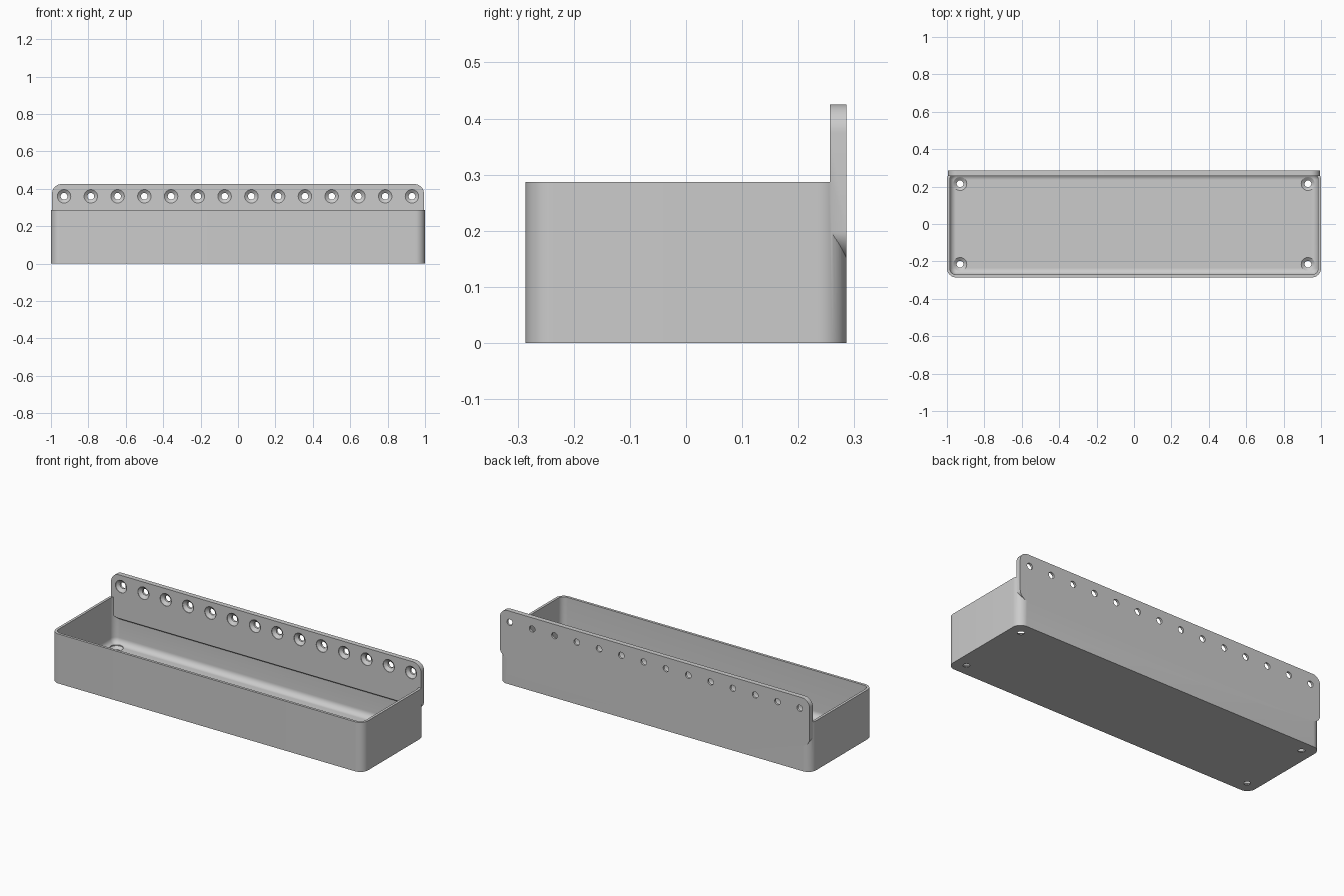
import bpy, bmesh
from math import sin, cos, pi
from mathutils import Matrix, Vector

cube = bpy.data.objects.get("Cube")
if cube:
    bpy.data.objects.remove(cube)

DEPTH, HEIGHT, WALL, FLOOR = 0.286, 0.287, 0.015, 0.02
PLATE_LOW, PLATE_TOP, PLATE_FRONT, PLATE_HALF = 0.15, 0.425, 0.257, 0.994
RADIUS, FILLET = 0.05, 0.034

grey = bpy.data.materials.new("grey plastic")
grey.use_nodes = True
colour = (0.6, 0.6, 0.6, 1)
grey.diffuse_color = colour
grey.node_tree.nodes["Principled BSDF"].inputs["Base Color"].default_value = colour


def rounded_rect(half_u, half_v, radius, steps=12):
    """Outline points of a rounded rectangle, counter-clockwise."""
    points = []
    for corner, (su, sv) in enumerate([(1, 1), (-1, 1), (-1, -1), (1, -1)]):
        for i in range(steps + 1):
            a = (corner + i / steps) * pi / 2
            points.append((su * (half_u - radius) + radius * cos(a),
                           sv * (half_v - radius) + radius * sin(a)))
    return points


def loft(name, rings):
    """Closed solid through a stack of matching outlines."""
    bm = bmesh.new()
    loops = [[bm.verts.new(p) for p in ring] for ring in rings]
    n = len(loops[0])
    for low, high in zip(loops, loops[1:]):
        for i in range(n):
            j = (i + 1) % n
            bm.faces.new((low[i], low[j], high[j], high[i]))
    bm.faces.new(loops[0][::-1])
    bm.faces.new(loops[-1])
    bmesh.ops.recalc_face_normals(bm, faces=bm.faces)
    mesh = bpy.data.meshes.new(name)
    bm.to_mesh(mesh)
    bm.free()
    mesh.materials.append(grey)
    obj = bpy.data.objects.new(name, mesh)
    bpy.context.collection.objects.link(obj)
    return obj


def combine(target, other, operation):
    """Apply a boolean and discard the second solid."""
    mod = target.modifiers.new(operation, "BOOLEAN")
    mod.operation, mod.solver, mod.object = operation, "EXACT", other
    bpy.context.view_layer.objects.active = target
    bpy.ops.object.modifier_apply(modifier=mod.name)
    bpy.data.objects.remove(other)


def screw_cutter(place):
    """Countersunk hole: wide at local z = 0, narrow below."""
    profile = [(0.018, -0.06), (0.018, -0.017), (0.036, -0.003), (0.036, 0.02)]
    rings = [[place @ Vector((r * cos(2 * pi * i / 32), r * sin(2 * pi * i / 32), z))
              for i in range(32)] for r, z in profile]
    return loft("screw_cutter", rings)


# Tray body
outline = rounded_rect(1, DEPTH, RADIUS)
tray = loft("tray_with_mounting_plate", [[(x, y, z) for x, y in outline] for z in (0, HEIGHT)])

# Cavity with a filleted floor edge
levels = [(FILLET * (1 - sin(a)), FLOOR + FILLET * (1 - cos(a)))
          for a in [k * pi / 16 for k in range(9)]] + [(0, HEIGHT + 0.1)]
cavity = loft("cavity", [[(x, y, z) for x, y in rounded_rect(
    1 - WALL - inset, DEPTH - WALL - inset, RADIUS - WALL - inset)] for inset, z in levels])
combine(tray, cavity, "DIFFERENCE")

# Mounting plate, its lower edge sloping up towards the front
mid, half = (PLATE_TOP + PLATE_LOW) / 2, (PLATE_TOP - PLATE_LOW) / 2
face = rounded_rect(PLATE_HALF, half, RADIUS)
front = [(x, PLATE_FRONT, mid + v + 0.45 * max(0, RADIUS - half - v)) for x, v in face]
back = [(x, DEPTH, mid + v) for x, v in face]
combine(tray, loft("mounting_plate", [front, back]), "UNION")

# Row of plate holes and four floor holes
for i in range(14):
    x = -0.93 + i * 1.86 / 13
    combine(tray, screw_cutter(Matrix.Translation((x, PLATE_FRONT, 0.36))
                               @ Matrix.Rotation(pi / 2, 4, "X")), "DIFFERENCE")
for x in (-0.93, 0.93):
    for y in (-0.215, 0.215):
        combine(tray, screw_cutter(Matrix.Translation((x, y, FLOOR))), "DIFFERENCE")

# Smooth the rounded parts, keep the edges crisp
bpy.ops.object.select_all(action="DESELECT")
tray.select_set(True)
bpy.context.view_layer.objects.active = tray
bpy.ops.object.shade_smooth_by_angle(angle=pi / 6)
